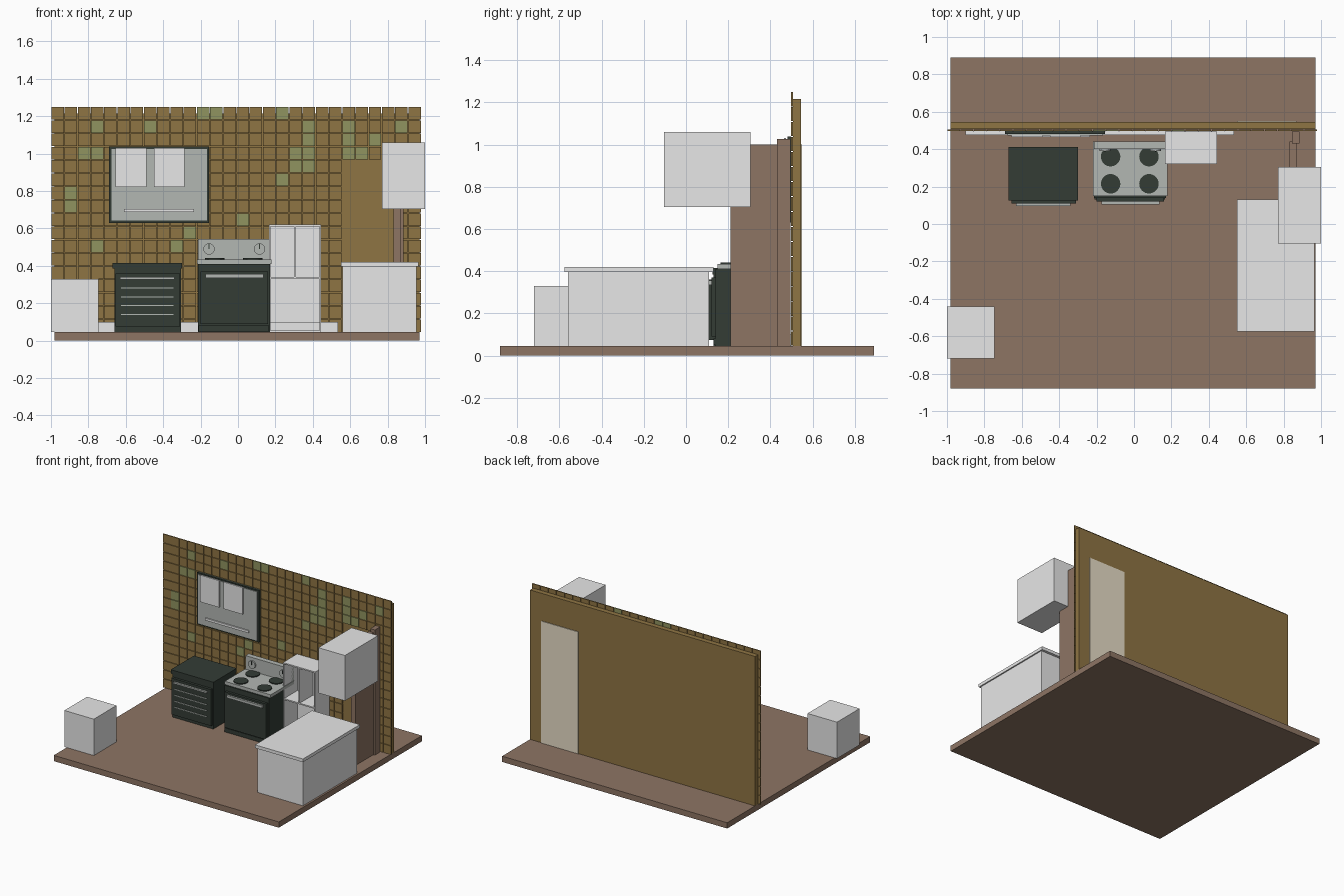
import bpy, bmesh, math
from mathutils import Matrix, Vector

old = bpy.data.objects.get("Cube")
if old:
    bpy.data.objects.remove(old)


def material(name, r, g, b):
    m = bpy.data.materials.new(name)
    m.use_nodes = True
    m.diffuse_color = (r, g, b, 1)
    m.node_tree.nodes["Principled BSDF"].inputs["Base Color"].default_value = (r, g, b, 1)
    return m


WHITE = material("white", 0.8, 0.8, 0.8)
BROWN = material("brown wood", 0.27, 0.178, 0.127)
OCHRE = material("ochre", 0.275, 0.177, 0.057)
GREEN = material("olive green", 0.28, 0.296, 0.115)
DARK = material("dark enamel", 0.033, 0.045, 0.036)
GREY = material("steel grey", 0.45, 0.475, 0.45)
CREAM = material("cream", 0.8, 0.72, 0.565)


def add_box(bm, x, y, z, mat_index=0):
    """Add a box given its (min, max) range on each axis."""
    lo, hi = zip(x, y, z)
    size = [b - a for a, b in zip(lo, hi)]
    centre = [(a + b) / 2 for a, b in zip(lo, hi)]
    matrix = Matrix.Translation(centre) @ Matrix.Diagonal((*size, 1))
    verts = bmesh.ops.create_cube(bm, size=1, matrix=matrix)["verts"]
    for f in {f for v in verts for f in v.link_faces}:
        f.material_index = mat_index


def finish(bm, name, *mats):
    mesh = bpy.data.meshes.new(name)
    bm.to_mesh(mesh)
    bm.free()
    for m in mats:
        mesh.materials.append(m)
    ob = bpy.data.objects.new(name, mesh)
    bpy.context.collection.objects.link(ob)
    return ob


def box(name, mat, x, y, z):
    bm = bmesh.new()
    add_box(bm, x, y, z)
    return finish(bm, name, mat)


def disc(name, mat, centre, radius, depth, facing_front=False):
    bm = bmesh.new()
    matrix = Matrix.Translation(Vector(centre))
    if facing_front:
        matrix = matrix @ Matrix.Rotation(math.pi / 2, 4, "X")
    bmesh.ops.create_cone(bm, cap_ends=True, segments=32, radius1=radius,
                          radius2=radius, depth=depth, matrix=matrix)
    return finish(bm, name, mat)


FLOOR = 0.045

# Floor, wall and back of the doorway
box("floor", BROWN, (-0.98, 0.97), (-0.88, 0.89), (0, FLOOR))
box("wall", OCHRE, (-0.98, 0.97), (0.507, 0.545), (FLOOR, 1.215))
box("back_door_panel", CREAM, (0.55, 0.87), (0.544, 0.55), (FLOOR, 1.0))

# Wall tiles: a regular grid with a doorway left out and some green tiles
COLS, ROWS, GAP = 28, 17, 0.002
PITCH_X, PITCH_Z = 1.98 / COLS, 1.205 / ROWS
green_tiles = {
    0: (11, 12, 17), 1: (3, 7, 19, 22, 26), 2: (19, 22, 24),
    3: (2, 3, 18, 19, 22, 23), 4: (18, 19), 5: (17,), 6: (1,), 7: (1,),
    8: (14,), 9: (10,), 10: (3, 9),
}
bm = bmesh.new()
for row in range(ROWS):
    for col in range(COLS):
        if row >= 4 and 22 <= col <= 25:
            continue
        x = -1 + col * PITCH_X
        z = 1.25 - (row + 1) * PITCH_Z
        add_box(bm, (x + GAP, x + PITCH_X - GAP), (0.498, 0.506),
                (z + GAP, z + PITCH_Z - GAP), int(col in green_tiles.get(row, ())))
finish(bm, "wall_tiles", OCHRE, GREEN)

box("baseboard", WHITE, (-0.90, 0.535), (0.475, 0.497), (FLOOR, 0.10))

# Open door with its frame post
box("open_door", BROWN, (0.832, 0.872), (0.21, 0.44), (FLOOR, 1.0))
box("door_post", BROWN, (0.845, 0.885), (0.43, 0.495), (FLOOR, 1.025))

# Plain white storage units
box("left_cabinet", WHITE, (-1.0, -0.745), (-0.72, -0.44), (FLOOR, 0.33))
box("counter_base", WHITE, (0.56, 0.955), (-0.56, 0.11), (FLOOR, 0.395))
box("counter_top", WHITE, (0.55, 0.965), (-0.575, 0.13), (0.395, 0.42))
box("upper_cabinet", WHITE, (0.77, 1.0), (-0.105, 0.305), (0.705, 1.06))

# Open shelf unit: two cells above, one wide cell below
bm = bmesh.new()
DEPTH = (0.32, 0.495)
for x in (0.165, 0.435):
    add_box(bm, (x, x + 0.01), DEPTH, (FLOOR, 0.62))
for z in (FLOOR, 0.33, 0.61):
    add_box(bm, (0.165, 0.445), DEPTH, (z, z + 0.01))
add_box(bm, (0.3, 0.31), DEPTH, (0.335, 0.615))
add_box(bm, (0.165, 0.445), (0.485, 0.495), (FLOOR, 0.62))
finish(bm, "shelf_unit", WHITE)

# Dishwasher with a slatted front
box("dishwasher_body", DARK, (-0.66, -0.305), (0.13, 0.405), (FLOOR, 0.385))
box("dishwasher_top", DARK, (-0.67, -0.30), (0.125, 0.412), (0.385, 0.415))
box("dishwasher_door", DARK, (-0.655, -0.31), (0.11, 0.13), (0.075, 0.36))
box("dishwasher_handle", GREY, (-0.63, -0.34), (0.095, 0.11), (0.328, 0.34))
for i in range(4):
    z = 0.137 + i * 0.047
    box("dishwasher_slat", GREY, (-0.625, -0.345), (0.105, 0.11), (z, z + 0.006))

# Stove
box("stove_body", DARK, (-0.215, 0.17), (0.14, 0.435), (FLOOR, 0.41))
box("stove_top", GREY, (-0.22, 0.178), (0.15, 0.44), (0.41, 0.435))
box("stove_back_panel", GREY, (-0.215, 0.175), (0.40, 0.44), (0.435, 0.542))
box("stove_door", DARK, (-0.20, 0.16), (0.12, 0.14), (0.09, 0.37))
box("stove_drawer", DARK, (-0.21, 0.165), (0.13, 0.14), (0.05, 0.082))
box("stove_handle", GREY, (-0.175, 0.135), (0.105, 0.12), (0.335, 0.355))
for x in (-0.125, 0.08):
    for y in (0.215, 0.36):
        disc("burner", DARK, (x, y, 0.438), 0.052, 0.008)
for x in (-0.155, 0.115):
    disc("stove_knob", GREY, (x, 0.395, 0.49), 0.03, 0.012, True)
    box("knob_pointer", DARK, (x - 0.002, x + 0.002), (0.386, 0.39), (0.49, 0.518))

# Framed wall unit
box("wall_unit_frame", DARK, (-0.69, -0.155), (0.48, 0.498), (0.63, 1.037))
box("wall_unit_panel", GREY, (-0.677, -0.167), (0.474, 0.48), (0.642, 1.025))
for x in (-0.655, -0.45):
    box("wall_unit_pane", WHITE, (x, x + 0.165), (0.465, 0.474), (0.82, 1.03))
box("wall_unit_rail", WHITE, (-0.61, -0.235), (0.465, 0.474), (0.687, 0.705))
